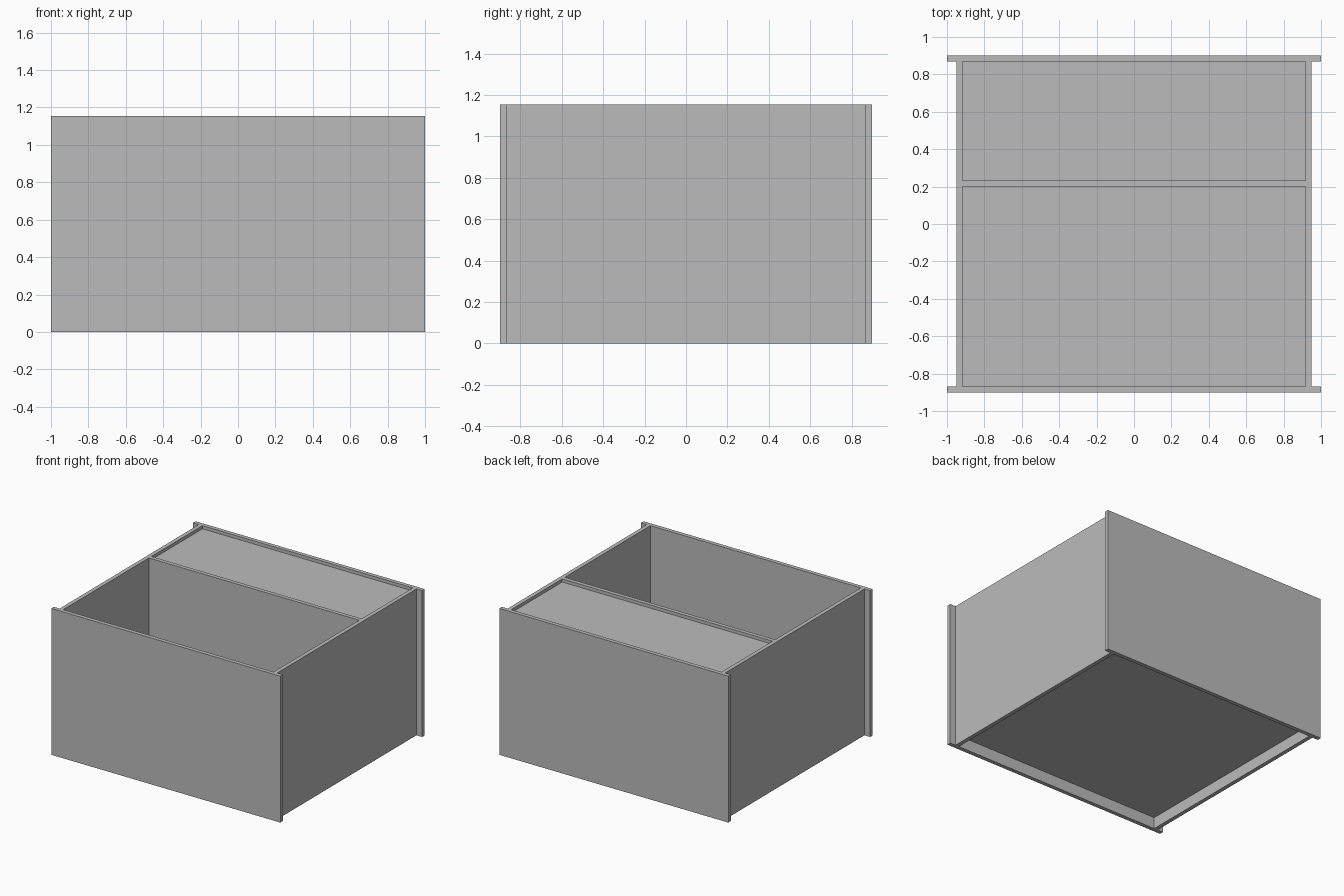
import bpy

if "Cube" in bpy.data.objects:
    bpy.data.objects.remove(bpy.data.objects["Cube"])

# One flat grey for every board
grey = bpy.data.materials.new("grey_board")
grey.diffuse_color = (0.5, 0.5, 0.5, 1)
grey.use_nodes = True
grey.node_tree.nodes["Principled BSDF"].inputs["Base Color"].default_value = grey.diffuse_color

H = 1.155      # overall height
T = 0.032      # board thickness
XO = 0.95      # outer face of side boards
XI = XO - T    # inner face of side boards
YO = 0.90      # outer face of front/back boards
YI = YO - T    # inner face of front/back boards


def board(name, x0, x1, y0, y1, z0, z1):
    """Axis-aligned board between two corners."""
    bpy.ops.mesh.primitive_cube_add(
        size=1, location=((x0 + x1) / 2, (y0 + y1) / 2, (z0 + z1) / 2))
    ob = bpy.context.object
    ob.name = name
    ob.scale = (x1 - x0, y1 - y0, z1 - z0)
    bpy.ops.object.transform_apply(location=False, rotation=False, scale=True)
    ob.data.materials.append(grey)
    return ob


# Overhanging front and back boards
board("front_board", -1, 1, -YO, -YI, 0, H)
board("back_board", -1, 1, YI, YO, 0, H)

# Inset side boards
board("left_board", -XO, -XI, -YI, YI, 0, H)
board("right_board", XI, XO, -YI, YI, 0, H)

# Raised floor
FLOOR = 0.09
board("floor_board", -XI, XI, -YI, YI, FLOOR, FLOOR + T)

# Divider and the recessed lid over the rear compartment
board("divider", -XI, XI, 0.20, 0.20 + T, FLOOR + T, H)
board("rear_lid", -XI, XI, 0.20 + T, YI, H - 0.025 - T, H - 0.025)
